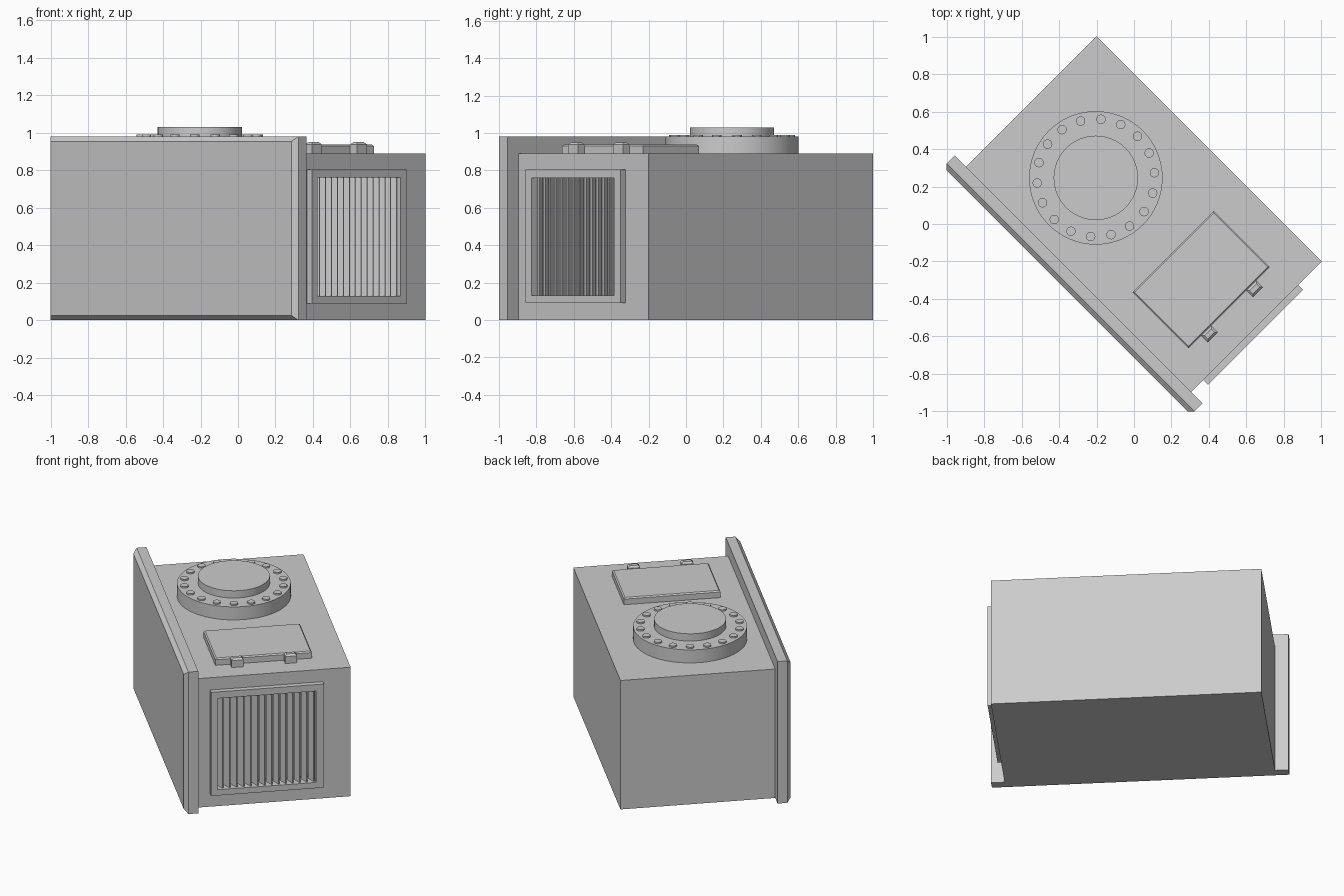
import bpy, bmesh, math
from mathutils import Matrix

default = bpy.data.objects.get("Cube")
if default:
    bpy.data.objects.remove(default)

TURN = -math.pi / 4   # the whole unit stands diagonally
grey = bpy.data.materials.new("plain_grey")
grey.use_nodes = True
grey.diffuse_color = (0.6, 0.6, 0.6, 1)
grey.node_tree.nodes["Principled BSDF"].inputs["Base Color"].default_value = (0.6, 0.6, 0.6, 1)


def finish(name, bm):
    mesh = bpy.data.meshes.new(name)
    bm.to_mesh(mesh)
    bm.free()
    mesh.materials.append(grey)
    obj = bpy.data.objects.new(name, mesh)
    obj.rotation_euler.z = TURN
    bpy.context.collection.objects.link(obj)
    return obj


def box(name, xs, ys, zs, chamfer=0, pick=None, spin=0):
    """Box from ranges; edges of the faces accepted by pick are chamfered."""
    bm = bmesh.new()
    size = [r[1] - r[0] for r in (xs, ys, zs)]
    mid = [(r[1] + r[0]) / 2 for r in (xs, ys, zs)]
    bmesh.ops.create_cube(bm, size=1, matrix=Matrix.Translation(mid)
                          @ Matrix.Rotation(spin, 4, 'Z') @ Matrix.Diagonal((*size, 1)))
    bm.normal_update()
    if chamfer:
        edges = {e for f in bm.faces if pick(f.normal) for e in f.edges}
        bmesh.ops.bevel(bm, geom=list(edges), offset=chamfer, segments=1,
                        affect='EDGES', profile=0.5)
    return finish(name, bm)


def disc(name, x, y, z0, z1, radius, sides):
    bm = bmesh.new()
    bmesh.ops.create_cone(bm, cap_ends=True, segments=sides, radius1=radius, radius2=radius,
                          depth=z1 - z0, matrix=Matrix.Translation((x, y, (z0 + z1) / 2)))
    obj = finish(name, bm)
    bpy.ops.object.select_all(action='DESELECT')
    obj.select_set(True)
    bpy.context.view_layer.objects.active = obj
    bpy.ops.object.shade_smooth_by_angle(angle=math.radians(30))
    return obj


# Vent opening limits, shared by body recess, frame and slats
VY, VZ = (-0.285, 0.34), (0.13, 0.76)

# Body with a recess behind the vent
body = box("body", (-0.849, 0.849), (-0.417, 0.566), (0, 0.89))
recess = box("recess_cutter", (0.78, 1.0), VY, VZ)
recess.hide_render = True
recess.hide_viewport = True
cut = body.modifiers.new("recess", 'BOOLEAN')
cut.operation, cut.solver, cut.object = 'DIFFERENCE', 'EXACT', recess

# Front plate, chamfered around its outer face
box("front_plate", (-0.934, 0.934), (-0.505, -0.417), (0, 0.98), 0.026, lambda n: n.y < -0.9)

# Vent frame
FX, FY, FZ = (0.845, 0.885), (-0.327, 0.39), (0.09, 0.805)
box("vent_frame_bottom", FX, FY, (FZ[0], VZ[0]))
box("vent_frame_top", FX, FY, (VZ[1], FZ[1]))
box("vent_frame_right", FX, (FY[0], VY[0]), VZ)
box("vent_frame_left", FX, (VY[1], FY[1]), VZ)

# Upright louvre slats
SLATS = 14
pitch = (VY[1] - VY[0]) / SLATS
for i in range(SLATS):
    y = VY[0] + pitch * (i + 0.5)
    box(f"vent_slat_{i + 1}", (0.809, 0.871), (y - 0.004, y + 0.004), VZ, spin=math.radians(25))

# Hatch and its two hinges
box("hatch", (0.251, 0.675), (-0.263, 0.35), (0.88, 0.937), 0.008, lambda n: n.z > 0.9)
for side, y in (("right", -0.13), ("left", 0.21)):
    box(f"hatch_hinge_{side}", (0.675, 0.725), (y - 0.038, y + 0.038), (0.88, 0.95),
        0.012, lambda n: n.z > 0.9)

# Round flange with raised cap and ring of bolts
CX, CY = -0.318, 0.03
disc("flange", CX, CY, 0.88, 0.98, 0.356, 64)
disc("flange_cap", CX, CY, 0.97, 1.03, 0.225, 64)
BOLTS = 18
for i in range(BOLTS):
    a = math.radians(85) - TURN + math.tau * i / BOLTS
    disc(f"flange_bolt_{i + 1}", CX + 0.314 * math.cos(a), CY + 0.314 * math.sin(a),
         0.97, 0.99, 0.025, 16)
